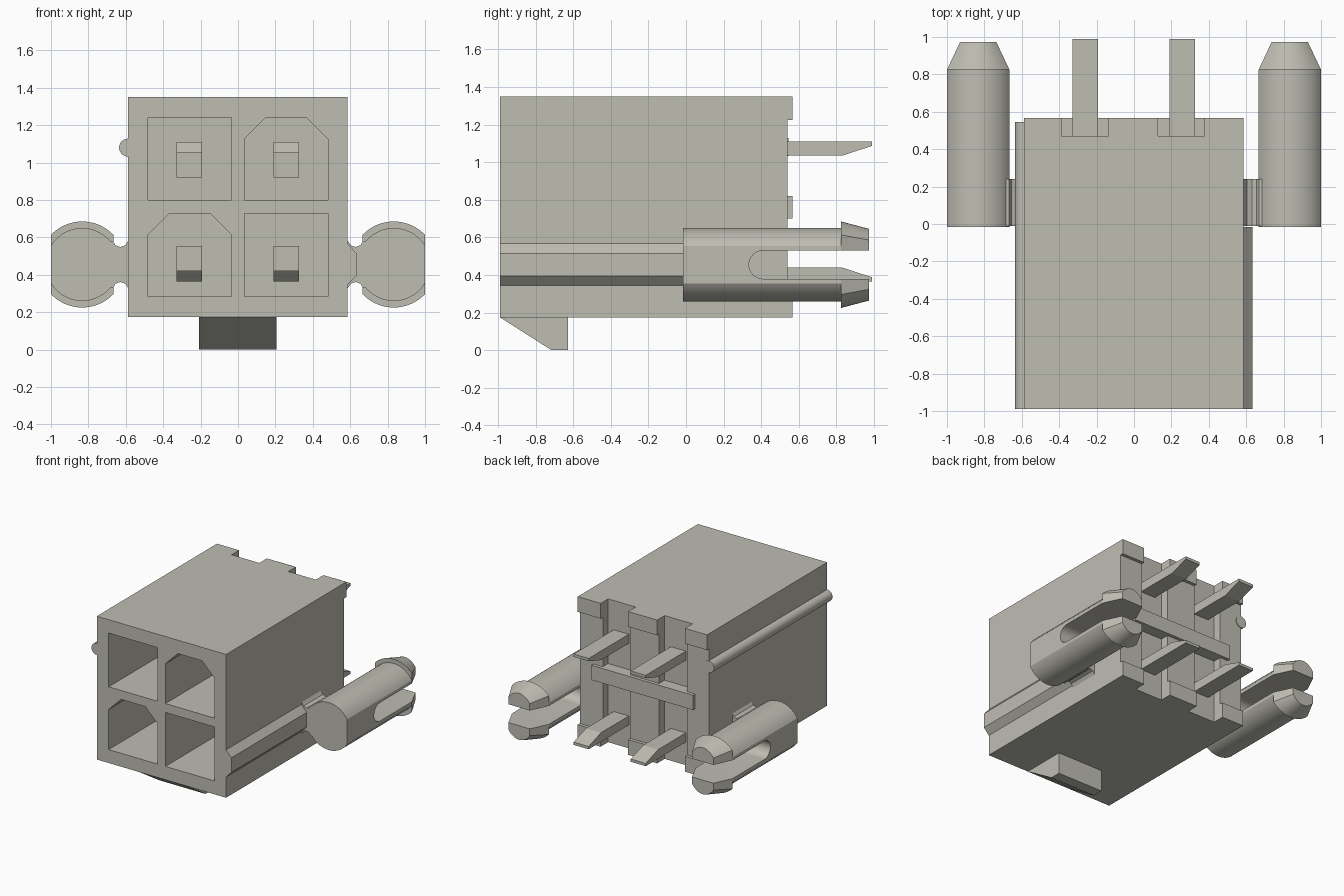
import bpy, bmesh, math

cube = bpy.data.objects.get("Cube")
if cube:
    bpy.data.objects.remove(cube, do_unlink=True)

# Single plastic colour
COLOUR = (0.52, 0.51, 0.45, 1)
plastic = bpy.data.materials.new("warm_grey_plastic")
plastic.use_nodes = True
plastic.diffuse_color = COLOUR
plastic.node_tree.nodes["Principled BSDF"].inputs["Base Color"].default_value = COLOUR


def loft(name, rings):
    """Solid through matching rings of points, capped at both ends."""
    bm = bmesh.new()
    rows = [[bm.verts.new(p) for p in ring] for ring in rings]
    for a, b in zip(rows, rows[1:]):
        for i in range(len(a)):
            j = (i + 1) % len(a)
            bm.faces.new((a[i], a[j], b[j], b[i]))
    bm.faces.new(rows[0])
    bm.faces.new(rows[-1])
    bmesh.ops.recalc_face_normals(bm, faces=bm.faces)
    mesh = bpy.data.meshes.new(name)
    bm.to_mesh(mesh)
    bm.free()
    mesh.materials.append(plastic)
    obj = bpy.data.objects.new(name, mesh)
    bpy.context.collection.objects.link(obj)
    return obj


def along_y(name, pts, y0, y1):
    return loft(name, [[(x, y, z) for x, z in pts] for y in (y0, y1)])


def along_x(name, pts, x0, x1):
    return loft(name, [[(x, y, z) for y, z in pts] for x in (x0, x1)])


def box(name, x0, x1, y0, y1, z0, z1):
    return along_y(name, [(x0, z0), (x1, z0), (x1, z1), (x0, z1)], y0, y1)


def activate(obj):
    bpy.ops.object.select_all(action='DESELECT')
    obj.select_set(True)
    bpy.context.view_layer.objects.active = obj


def cut(obj, cutter):
    cutter.hide_render = True
    activate(obj)
    mod = obj.modifiers.new("cut", 'BOOLEAN')
    mod.operation = 'DIFFERENCE'
    mod.solver = 'EXACT'
    mod.object = cutter
    bpy.ops.object.modifier_apply(modifier=mod.name)
    bpy.data.objects.remove(cutter, do_unlink=True)


def smooth(obj):
    activate(obj)
    bpy.ops.object.shade_smooth_by_angle(angle=math.radians(30))


X0, X1, Z0, Z1 = -0.588, 0.585, 0.175, 1.35
FRONT, BACK, PAD = -0.99, 0.54, 0.567
CHANNELS = [(-0.387, -0.135), (0.127, 0.377)]

# Housing with four sockets, two of them keyed by chamfered top corners
housing = box("housing", X0, X1, FRONT, BACK, Z0, Z1)
for x0, x1, z0, z1, keyed in [(-0.48, -0.035, 0.80, 1.24, False),
                              (0.035, 0.48, 0.80, 1.24, True),
                              (-0.48, -0.035, 0.285, 0.727, True),
                              (0.035, 0.48, 0.285, 0.727, False)]:
    if keyed:
        c = 0.113
        pts = [(x0, z0), (x1, z0), (x1, z1 - c), (x1 - c, z1), (x0 + c, z1), (x0, z1 - c)]
    else:
        pts = [(x0, z0), (x1, z0), (x1, z1), (x0, z1)]
    cut(housing, along_y("socket_cutter", pts, FRONT - 0.1, 0.25))

# Vertical channels in the back
for x0, x1 in CHANNELS:
    cut(housing, box("channel_cutter", x0, x1, 0.47, 0.7, Z0 - 0.1, Z1 + 0.1))

# Stand-off pads along the top and bottom of the back, and the cross bar
for z0, z1, level in [(Z0, 0.30, "lower"), (1.225, Z1, "upper")]:
    for x0, x1, side in [(X0, CHANNELS[0][0], "right"),
                         (CHANNELS[0][1], CHANNELS[1][0], "middle"),
                         (CHANNELS[1][1], X1, "left")]:
        box(f"back_pad_{level}_{side}", x0, x1, BACK, PAD, z0, z1)
box("back_cross_bar", -0.46, 0.46, 0.47, PAD, 0.70, 0.82)

# Contact pins: square front, jogged outward, with tapered tails
pin = [(-0.2, 0.92), (0.1, 0.92), (0.18, 1.035), (0.83, 1.035), (0.99, 1.087),
       (0.99, 1.11), (0.16, 1.11), (0.1, 1.055), (-0.2, 1.055)]
for cx, side in [(-0.26, "right"), (0.258, "left")]:
    along_x(f"pin_upper_{side}", pin, cx - 0.068, cx + 0.068)
    along_x(f"pin_lower_{side}", [(y, 1.475 - z) for y, z in pin], cx - 0.068, cx + 0.068)

# Latch ramp underneath
along_x("latch_ramp", [(FRONT, Z0), (-0.715, 0), (-0.627, 0), (-0.627, Z0)], -0.208, 0.205)

# Round rib on one side, bevelled rail on the other
rib = along_y("side_rib", [(X0 + 0.048 * math.cos(a), 1.08 + 0.048 * math.sin(a))
                           for a in (math.tau * i / 24 for i in range(24))], FRONT, 0.545)
smooth(rib)
along_y("side_rail", [(X1, 0.345), (0.633, 0.395), (0.633, 0.515), (X1, 0.568)], FRONT, -0.015)

# Split mounting pegs
PX, PZ, HALF = 0.833, 0.455, 0.167


def flat_circle(r):
    """Circle of radius r cut off flat at both sides."""
    a0 = math.acos(HALF / r)
    arc = [a0 + (math.pi - 2 * a0) * i / 20 for i in range(21)]
    return [(r * math.cos(a + k), r * math.sin(a + k)) for k in (0, math.pi) for a in arc]


slot = [(1.1, PZ + 0.075), (1.1, PZ - 0.075)]
slot += [(0.41 - 0.075 * math.sin(t), PZ - 0.075 * math.cos(t))
         for t in (math.pi * i / 16 for i in range(17))]
# Neck outline, pinched in the middle
upper = [(0.575, 0.145), (0.588, 0.125), (0.603, 0.103), (0.63, 0.093),
         (0.655, 0.103), (0.668, 0.125), (0.69, 0.125)]
neck = upper + [(x, -z) for x, z in reversed(upper)]

for s, side in [(-1, "right"), (1, "left")]:
    shaft = along_y(f"peg_shaft_{side}",
                    [(s * PX + x, PZ + z) for x, z in flat_circle(0.195)], -0.015, 0.825)
    head = loft(f"peg_head_{side}",
                [[(s * PX + x * kx, y, PZ + z * kz) for x, z in flat_circle(0.23)]
                 for y, kx, kz in [(0.825, 1, 1), (0.973, 0.58, 0.83)]])
    for part in (shaft, head):
        cut(part, along_x("slot_cutter", slot, s * PX - 0.4, s * PX + 0.4))
        smooth(part)
    smooth(along_y(f"peg_neck_{side}", [(s * x, PZ + z) for x, z in neck], -0.012, 0.24))
